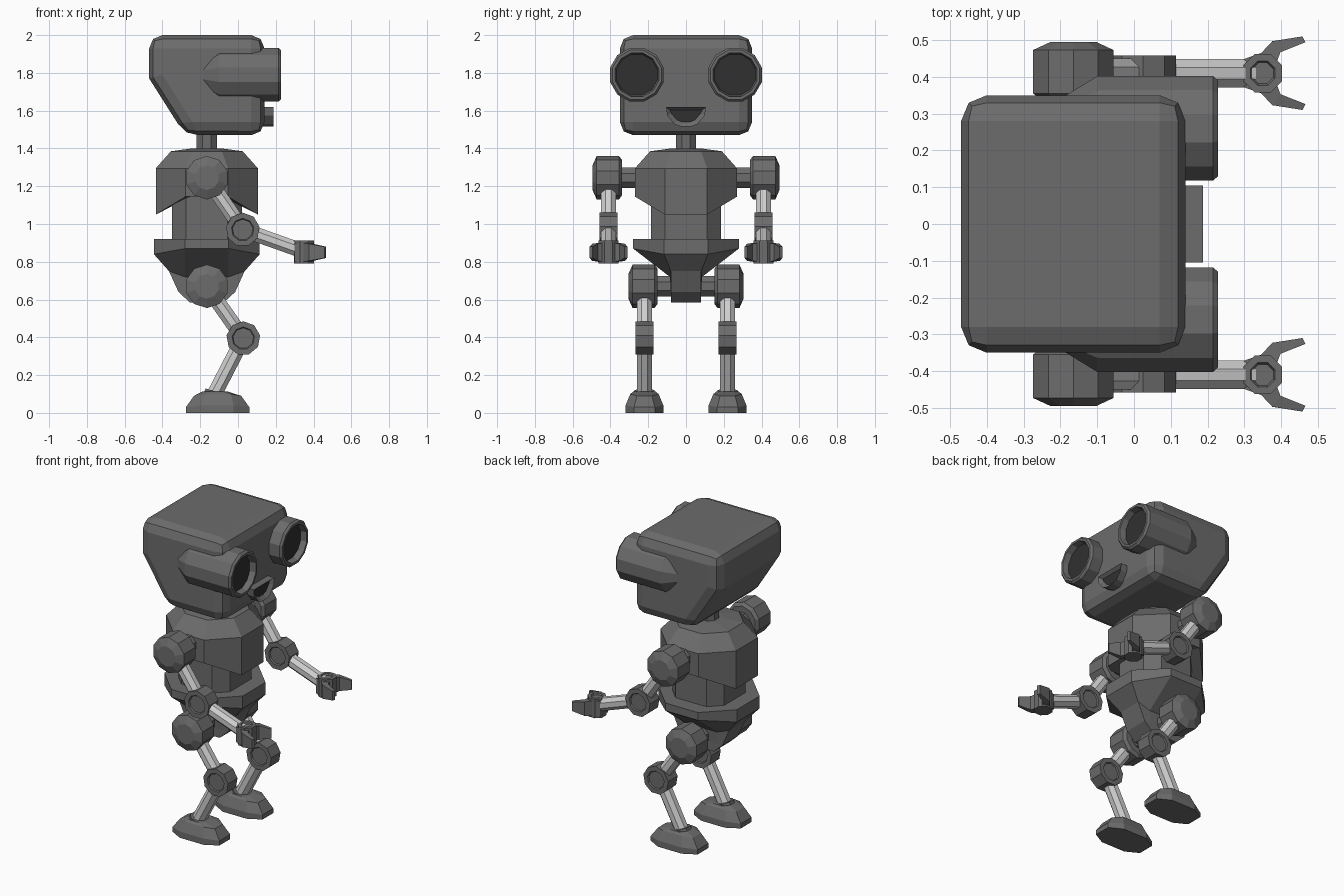
import bpy, bmesh, math
from mathutils import Vector

if "Cube" in bpy.data.objects:
    bpy.data.objects.remove(bpy.data.objects["Cube"])


def material(name, v):
    m = bpy.data.materials.new(name)
    m.diffuse_color = (v, v, v, 1)
    m.use_nodes = True
    m.node_tree.nodes["Principled BSDF"].inputs["Base Color"].default_value = m.diffuse_color
    return m


GREY = material("body grey", 0.15)
LIGHT = material("light metal", 0.62)
DARK = material("dark lens", 0.03)


def finish(name, bm, mats):
    bmesh.ops.recalc_face_normals(bm, faces=bm.faces)
    me = bpy.data.meshes.new(name)
    bm.to_mesh(me)
    bm.free()
    for m in mats:
        me.materials.append(m)
    ob = bpy.data.objects.new(name, me)
    bpy.context.collection.objects.link(ob)
    return ob


def loft(name, rings, mats, dark_end=False):
    """Skin a stack of equal-length point rings and cap both ends."""
    bm = bmesh.new()
    vs = [[bm.verts.new(p) for p in r] for r in rings]
    n = len(vs[0])
    for a, b in zip(vs, vs[1:]):
        for i in range(n):
            j = (i + 1) % n
            bm.faces.new((a[i], a[j], b[j], b[i]))
    bm.faces.new(vs[0])
    end = bm.faces.new(vs[-1])
    if dark_end:
        end.material_index = 1
    return finish(name, bm, mats)


def lathe(name, origin, direction, profile, sides, mat, phase=0.0, dark_end=False):
    """Rings given as (distance along the axis, radius)."""
    o, d = Vector(origin), Vector(direction).normalized()
    u = Vector((0, 0, 1)) if abs(d.y) > 0.9 else Vector((0, 1, 0))
    v = d.cross(u)
    rings = []
    for t, r in profile:
        ring = []
        for i in range(sides):
            a = 2 * math.pi * (i + phase) / sides
            ring.append(o + d * t + (u * math.cos(a) + v * math.sin(a)) * r)
        rings.append(ring)
    return loft(name, rings, [mat, DARK] if dark_end else [mat], dark_end)


def rod(name, a, b, r, mat=LIGHT, sides=8):
    a, b = Vector(a), Vector(b)
    return lathe(name, a, b - a, [(0, r), ((b - a).length, r)], sides, mat, 0.5)


def octa(cx, cy, ax, bx, ay, by, zf, zs):
    """Octagon ring: x-facing corners at height zf, y-facing corners at zs."""
    pts = [(ax, -by, zf), (ax, by, zf), (bx, ay, zs), (-bx, ay, zs),
           (-ax, by, zf), (-ax, -by, zf), (-bx, -ay, zs), (bx, -ay, zs)]
    return [Vector((cx + x, cy + y, z)) for x, y, z in pts]


CX = -0.165

# Head: sloped-back box with rounded edges
prof = [(-0.47, 2.0), (0.14, 2.0), (0.14, 1.47), (-0.28, 1.47), (-0.47, 1.77)]
head = loft("head", [[Vector((x, y, z)) for x, z in prof] for y in (-0.35, 0.35)], [GREY])
bev = head.modifiers.new("bevel", 'BEVEL')
bev.width = 0.07
bev.segments = 2
bev.limit_method = 'ANGLE'
bev.angle_limit = math.radians(40)

# Neck
rod("neck", (CX, 0, 1.36), (CX, 0, 1.52), 0.058, GREY)

# Mouth: half-round plate with a dark recess
half = [(0.105, 1.62), (0.1, 1.575), (0.062, 1.53), (0.025, 1.515)]
outline = half + [(-y, z) for y, z in reversed(half)]
bm = bmesh.new()
back = [bm.verts.new((0.13, y, z)) for y, z in outline]
front = [bm.verts.new((0.187, y, z)) for y, z in outline]
for i in range(8):
    j = (i + 1) % 8
    bm.faces.new((back[i], back[j], front[j], front[i]))
bm.faces.new(back)
lip = bm.faces.new(front)
bmesh.ops.recalc_face_normals(bm, faces=bm.faces)
bmesh.ops.inset_individual(bm, faces=[lip], thickness=0.025, depth=-0.02)
lip.material_index = 1
finish("mouth", bm, [GREY, DARK])

# Chest shell, lower at front and back than at the sides
loft("chest", [
    octa(CX, 0, 0.18, 0.075, 0.18, 0.075, 1.10, 1.15),
    octa(CX, 0, 0.27, 0.112, 0.27, 0.112, 1.05, 1.145),
    octa(CX, 0, 0.27, 0.112, 0.27, 0.112, 1.295, 1.295),
    octa(CX, 0, 0.19, 0.08, 0.19, 0.08, 1.385, 1.385),
    octa(CX, 0, 0.08, 0.033, 0.08, 0.033, 1.40, 1.40)], [GREY])

# Waist
loft("waist", [octa(CX, 0, 0.185, 0.11, 0.185, 0.11, z, z) for z in (0.88, 1.2)], [GREY])

# Pelvis: wide rim narrowing to a slim block between the hips
loft("pelvis", [
    octa(CX, 0, 0.28, 0.116, 0.28, 0.116, 0.92, 0.92),
    octa(CX, 0, 0.28, 0.116, 0.28, 0.116, 0.84, 0.87),
    octa(CX, 0, 0.20, 0.116, 0.085, 0.08, 0.75, 0.72),
    octa(CX, 0, 0.15, 0.11, 0.08, 0.08, 0.64, 0.64),
    octa(CX, 0, 0.09, 0.06, 0.08, 0.08, 0.585, 0.585)], [GREY])


def ball_joint(name, s, z, y0, y1):
    """Drum with domed ends, axis along y."""
    w = y1 - y0
    lathe(name, (CX, s * y0, z), (0, s, 0),
          [(0, 0.095), (0.015, 0.115), (w - 0.022, 0.115), (w, 0.065)], 10, GREY)


def hinge(name, s, x, y, z):
    """Flat drum with a shallow recessed disc on each side."""
    lathe(name, (x, s * y, z), (0, s, 0),
          [(-0.04, 0.055), (-0.048, 0.06), (-0.048, 0.09),
           (0.048, 0.09), (0.048, 0.06), (0.04, 0.055)], 9, GREY)


for s, side in ((1, "left"), (-1, "right")):
    # Eye tube with tapered back, rim and dark lens
    lathe(side + "_eye", (0, s * 0.26, 1.79), (1, 0, 0),
          [(-0.19, 0.09), (-0.10, 0.147), (0.215, 0.147), (0.228, 0.135),
           (0.228, 0.12), (0.19, 0.112)], 12, GREY, 0.5, True)

    # Arm
    rod(side + "_shoulder_axle", (CX, s * 0.2, 1.245), (CX, s * 0.36, 1.245), 0.058, GREY)
    ball_joint(side + "_shoulder", s, 1.245, 0.34, 0.495)
    ay = s * 0.41
    rod(side + "_upper_arm", (CX, ay, 1.245), (0.025, ay, 0.97), 0.043)
    hinge(side + "_elbow", s, 0.025, 0.41, 0.97)
    rod(side + "_forearm", (0.025, ay, 0.97), (0.32, ay, 0.865), 0.042)

    # Hand: hub with two spread fingers
    lathe(side + "_hand_hub", (0.35, ay, 0.79), (0, 0, 1),
          [(0, 0.057), (0.122, 0.057), (0.122, 0.036), (0.112, 0.031)], 8, GREY, 0.5)
    for f, which in ((1, "outer"), (-1, "inner")):
        sections = [((0.298, 0.038), (0.345, 0.0), 0.05),
                    ((0.346, 0.055), (0.385, 0.022), 0.05),
                    ((0.376, 0.087), (0.398, 0.057), 0.045),
                    ((0.458, 0.10), (0.466, 0.084), 0.03)]
        rings = []
        for (ox, oy), (ix, iy), h in sections:
            rings.append([Vector((x, ay + s * f * y, 0.85 + dz)) for x, y, dz in
                          ((ox, oy, -h), (ox, oy, h), (ix, iy, h), (ix, iy, -h))])
        loft(side + "_finger_" + which, rings, [GREY])

    # Leg
    rod(side + "_hip_axle", (CX, s * 0.05, 0.67), (CX, s * 0.18, 0.67), 0.058, GREY)
    ball_joint(side + "_hip", s, 0.67, 0.152, 0.305)
    ly = s * 0.22
    rod(side + "_thigh", (CX, ly, 0.67), (0.028, ly, 0.395), 0.043)
    hinge(side + "_knee", s, 0.028, 0.22, 0.395)
    rod(side + "_shin", (0.028, ly, 0.395), (-0.135, ly, 0.08), 0.043)
    lathe(side + "_ankle", (-0.13, ly, 0.08), (0.3, 0, 1), [(0, 0.062), (0.035, 0.058)],
          8, GREY, 0.5)

    # Foot
    loft(side + "_foot", [
        octa(-0.108, ly, 0.168, 0.085, 0.1, 0.055, 0, 0),
        octa(-0.108, ly, 0.168, 0.085, 0.1, 0.055, 0.03, 0.04),
        octa(-0.108, ly, 0.125, 0.07, 0.075, 0.04, 0.09, 0.1),
        octa(-0.12, ly, 0.07, 0.035, 0.06, 0.03, 0.112, 0.112)], [GREY])
